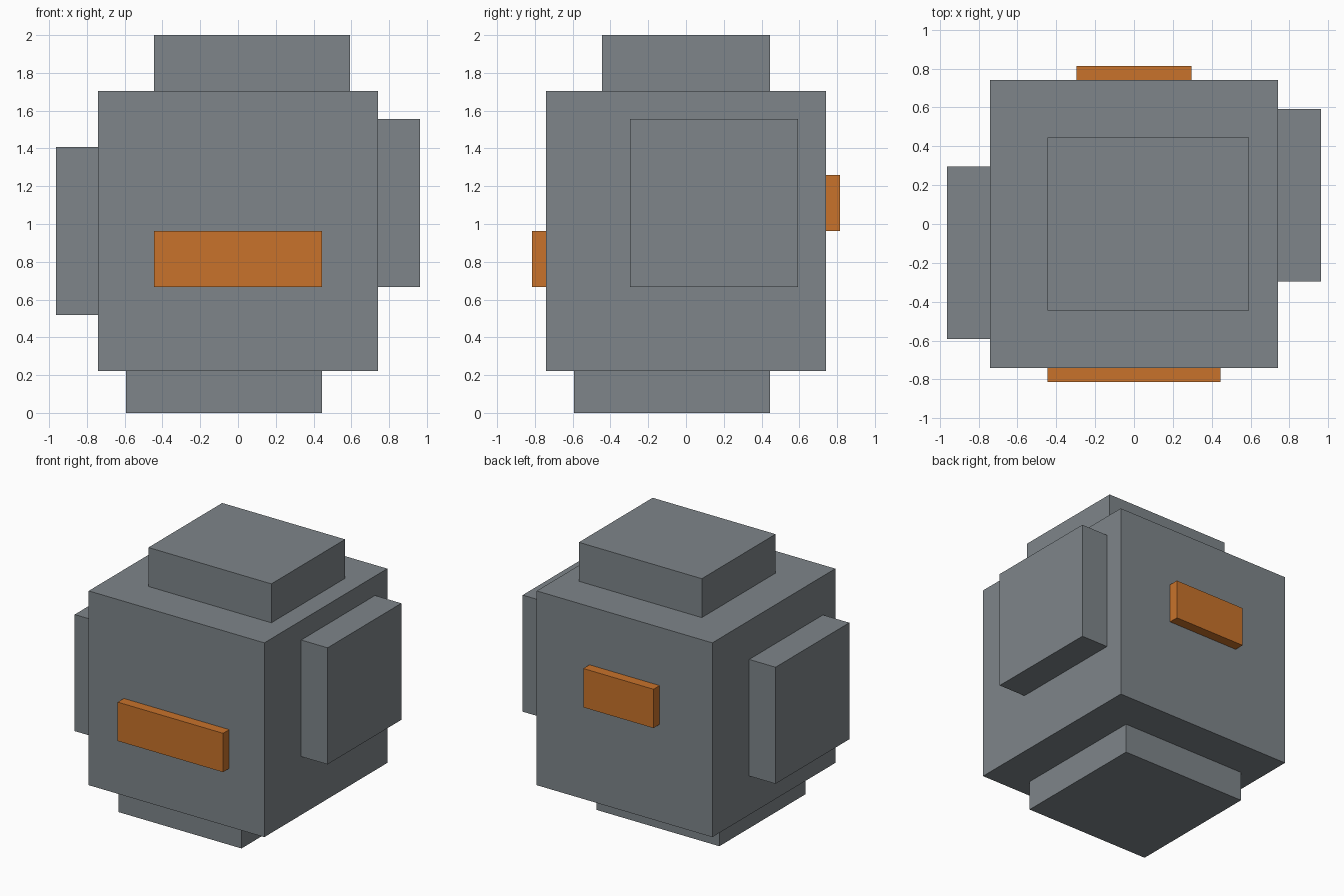
import bpy
from mathutils import Vector

# Remove the default cube
default = bpy.data.objects.get("Cube")
if default:
    bpy.data.objects.remove(default, do_unlink=True)


def make_material(name, color):
    mat = bpy.data.materials.new(name)
    mat.use_nodes = True
    mat.diffuse_color = color
    for node in mat.node_tree.nodes:
        if node.type == "BSDF_PRINCIPLED":
            node.inputs["Base Color"].default_value = color
    return mat


def make_block(name, low, high, mat):
    """Box spanning two opposite corners."""
    low, high = Vector(low), Vector(high)
    bpy.ops.mesh.primitive_cube_add(size=1, location=(low + high) / 2)
    obj = bpy.context.object
    obj.name = obj.data.name = name
    size = high - low
    for vert in obj.data.vertices:
        vert.co *= size
    obj.data.materials.append(mat)
    return obj


grey = make_material("slate_grey", (0.209, 0.235, 0.254, 1))
orange = make_material("burnt_orange", (0.578, 0.171, 0.024, 1))

# Central body: a cube in units of U, with all blocks snapped to the same grid
U = 0.1481
H = 5 * U
BASE = 1.5 * U
TOP = BASE + 10 * U
SIDE = H + 1.5 * U
PANEL = H + 0.5 * U

make_block("body", (-H, -H, BASE), (H, H, TOP), grey)

# Offset blocks on top, bottom and sides
make_block("top_block", (-3 * U, -3 * U, TOP), (4 * U, 3 * U, 2), grey)
make_block("bottom_block", (-4 * U, -4 * U, 0), (3 * U, 3 * U, BASE), grey)
make_block("left_block", (H, -2 * U, BASE + 3 * U), (SIDE, 4 * U, BASE + 9 * U), grey)
make_block("right_block", (-SIDE, -4 * U, BASE + 2 * U), (-H, 2 * U, BASE + 8 * U), grey)

# Orange panels on front and back
make_block("front_panel", (-3 * U, -PANEL, BASE + 3 * U), (3 * U, -H, BASE + 5 * U), orange)
make_block("back_panel", (-2 * U, H, BASE + 5 * U), (2 * U, PANEL, BASE + 7 * U), orange)
